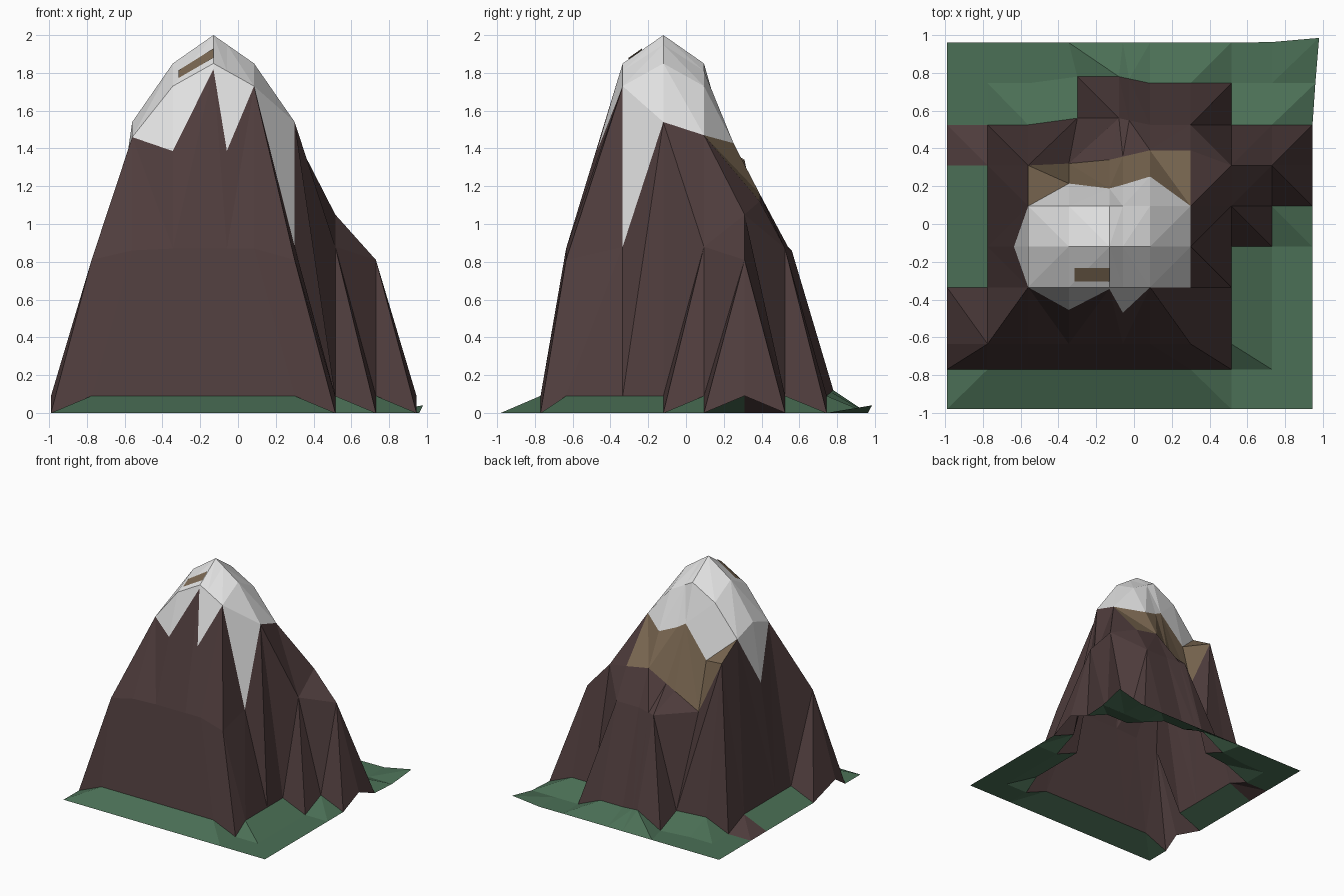
import bpy, bmesh
from mathutils import Vector

if "Cube" in bpy.data.objects:
    bpy.data.objects.remove(bpy.data.objects["Cube"])


def material(name, rgb):
    m = bpy.data.materials.new(name)
    m.diffuse_color = (*rgb, 1)
    m.use_nodes = True
    m.node_tree.nodes["Principled BSDF"].inputs["Base Color"].default_value = m.diffuse_color
    return m


GREEN, ROCK, TAN, SNOW = range(4)
mats = [material("grass_green", (0.07, 0.16, 0.092)),
        material("rock_brown", (0.078, 0.046, 0.046)),
        material("earth_tan", (0.2, 0.14, 0.085)),
        material("snow_white", (0.76, 0.76, 0.76))]

# Coarse terrain grid: spacing and heights (front row first)
xs = [-0.99 + 0.215 * i for i in range(10)]
ys = [-0.98, -0.77, -0.635, -0.335, -0.12, 0.095, 0.31, 0.525, 0.745, 0.96]
flat = [0] * 10
heights = [
    flat,
    [0, .09, .09, .09, .09, .09, .09, 0, 0, 0],
    [.09, .81, .86, .87, .87, .87, .81, .09, 0, 0],
    [0, .09, 1.46, 1.73, 1.85, 1.73, .88, .09, 0, 0],
    [0, .09, 1.54, 1.85, 2.0, 1.85, 1.54, .09, 0, 0],
    [0, .09, 1.47, 1.73, 1.85, 1.73, 1.47, .88, .09, 0],
    [0, .09, 1.34, .87, 1.0, 1.16, 1.12, 1.05, .81, .09],
    [0, 0, .09, .09, .86, .87, .87, .09, .09, 0],
    [0, 0, 0, 0, .12, .09, .09, 0, 0, 0],
    flat,
]
P = [[Vector((x, y, z)) for x, z in zip(xs, row)] for y, row in zip(ys, heights)]

# Irregular nudges on the back slope and the lifted back corner
for r, c, dx, dy in ((6, 3, 0, .01), (6, 4, 0, .03), (6, 5, 0, .08), (6, 6, 0, .08),
                     (7, 3, .045, .035), (7, 4, .05, .035), (8, 3, .045, .035),
                     (8, 4, .05, .035), (8, 9, .015, 0), (9, 8, 0, .003)):
    P[r][c] += Vector((dx, dy, 0))
P[9][9] = Vector((0.98, 0.985, 0.04))

# Extra columns: snow spike on the left, spike between two front columns
for r, row in enumerate(P):
    mid = row[4].lerp(row[5], 0.33)
    left = row[2].lerp(row[1], 0.35 if r == 4 else 0)
    row.insert(5, mid)
    row.insert(2, left)

# Extra rows: jagged snow edge on the back and front slopes
back = {4: .53, 5: .38, 6: .43, 7: .53}
front = {4: .4, 5: .03, 6: .45}
P.insert(6, [a.lerp(b, back.get(i, 0)) for i, (a, b) in enumerate(zip(P[5], P[6]))])
P.insert(3, [a.lerp(b, front.get(i, 0)) for i, (a, b) in enumerate(zip(P[3], P[2]))])


def colour(r, c, top):
    if (3 <= c <= 7 and 3 <= r <= 6) or (c == 2 and r in (4, 5)):
        return SNOW
    if 3 <= c <= 7 and r == 7:
        return TAN
    if top < 0.2 and (r, c) != (8, 0):
        return GREEN
    return ROCK


# Mountain surface, each cell split along its higher diagonal
bm = bmesh.new()
V = [[bm.verts.new(p) for p in row] for row in P]
for r in range(len(P) - 1):
    for c in range(len(P[0]) - 1):
        q = [V[r][c], V[r][c + 1], V[r + 1][c + 1], V[r + 1][c]]
        z = [v.co.z for v in q]
        if z[1] + z[3] > z[0] + z[2]:
            q = q[1:] + q[:1]
        for tri in ((q[0], q[1], q[2]), (q[0], q[2], q[3])):
            f = bm.faces.new(tri)
            f.material_index = colour(r, c, max(z))
bmesh.ops.remove_doubles(bm, verts=bm.verts, dist=0.002)


def make_object(name, bm):
    me = bpy.data.meshes.new(name)
    bm.to_mesh(me)
    bm.free()
    for m in mats:
        me.materials.append(m)
    ob = bpy.data.objects.new(name, me)
    bpy.context.collection.objects.link(ob)


make_object("mountain", bm)

# Bare earth patch showing through the snow near the summit
bm = bmesh.new()
A, B, C, D = P[4][4], P[4][5], P[5][5], P[5][4]
uv = ((.14, .16), (1, .16), (1, .49), (.14, .49))
f = bm.faces.new([bm.verts.new(A.lerp(B, u).lerp(D.lerp(C, u), v) + Vector((0, -.003, .006)))
                  for u, v in uv])
f.material_index = TAN
make_object("summit_earth_patch", bm)
